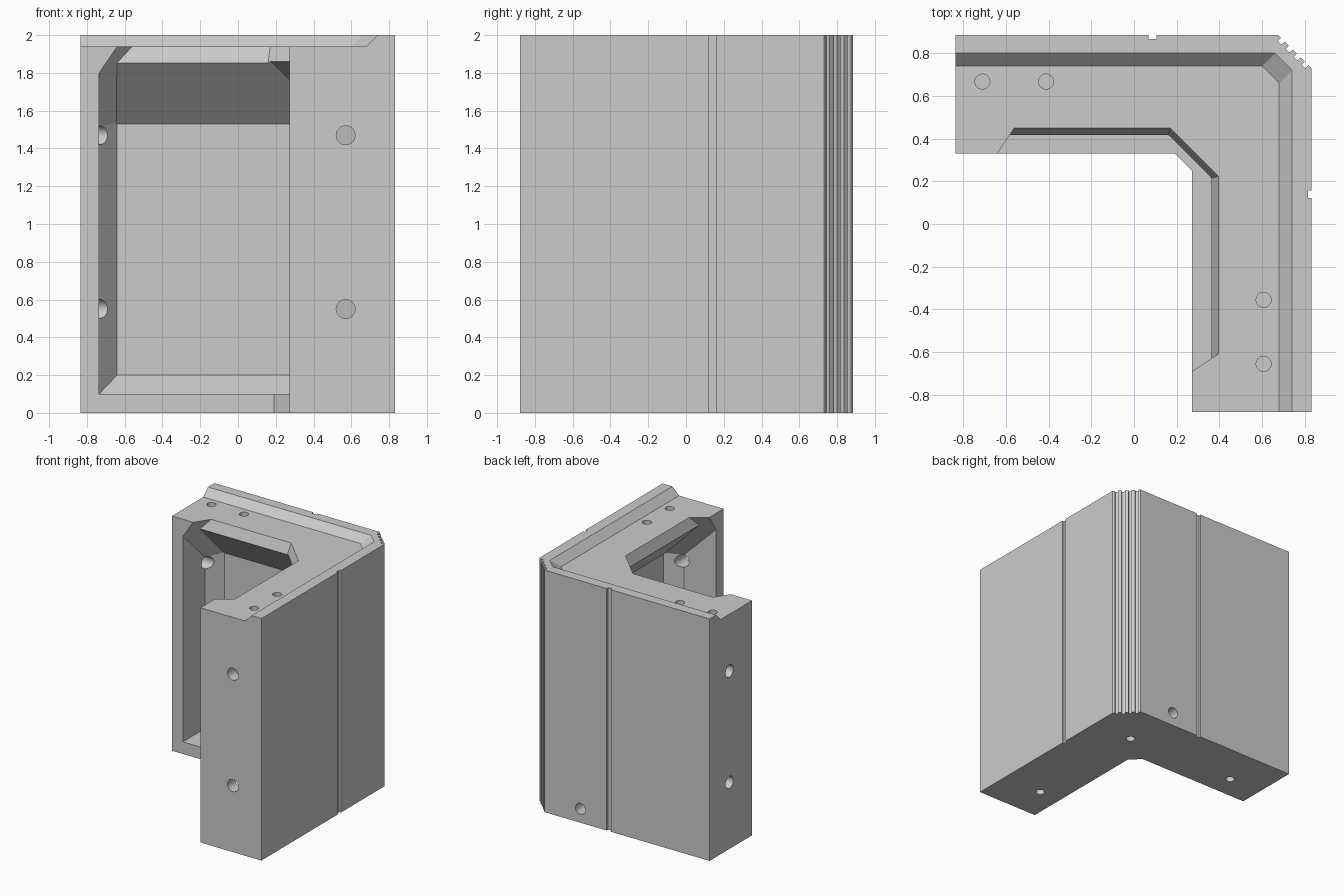
import bpy, bmesh, math
from mathutils import Vector

if "Cube" in bpy.data.objects:
    bpy.data.objects.remove(bpy.data.objects["Cube"])

concrete = bpy.data.materials.new("concrete_grey")
concrete.use_nodes = True
GREY = (0.6, 0.6, 0.6, 1)
concrete.diffuse_color = GREY
concrete.node_tree.nodes["Principled BSDF"].inputs["Base Color"].default_value = GREY

# Main planes of the corner block
LEFT, RIGHT, FRONT, BACK = -0.835, 0.83, -0.88, 0.885
LEDGE, TOP = 1.94, 2.0


def finish(bm, name):
    bmesh.ops.recalc_face_normals(bm, faces=bm.faces)
    mesh = bpy.data.meshes.new(name)
    bm.to_mesh(mesh)
    bm.free()
    mesh.materials.append(concrete)
    obj = bpy.data.objects.new(name, mesh)
    bpy.context.collection.objects.link(obj)
    return obj


def prism(name, outline, height):
    bm = bmesh.new()
    face = bm.faces.new([bm.verts.new((x, y, 0)) for x, y in outline])
    out = bmesh.ops.extrude_face_region(bm, geom=[face])
    bmesh.ops.translate(bm, vec=(0, 0, height),
                        verts=[v for v in out["geom"] if isinstance(v, bmesh.types.BMVert)])
    return finish(bm, name)


def convex(name, planes):
    """Large box trimmed by planes given as (point, outward normal)."""
    bm = bmesh.new()
    bmesh.ops.create_cube(bm, size=6)
    for point, normal in planes:
        cut = bmesh.ops.bisect_plane(bm, geom=bm.verts[:] + bm.edges[:] + bm.faces[:],
                                     plane_co=point, plane_no=normal, clear_outer=True)
        edges = [e for e in cut["geom_cut"] if isinstance(e, bmesh.types.BMEdge)]
        bmesh.ops.contextual_create(bm, geom=edges)
    return finish(bm, name)


def hole(name, centre, axis, radius, depth):
    """Round hole running from centre along axis."""
    bm = bmesh.new()
    bmesh.ops.create_cone(bm, cap_ends=True, segments=32, radius1=radius,
                          radius2=radius, depth=depth + 0.1)
    obj = finish(bm, name)
    axis = Vector(axis)
    obj.rotation_euler = axis.to_track_quat("Z", "Y").to_euler()
    obj.location = Vector(centre) + axis * (depth - 0.1) / 2
    return obj


# L-shaped outline with a ribbed outer corner and a slot in each outer face
corner_a, corner_b = Vector((0.675, BACK)), Vector((RIGHT, 0.73))
along = corner_b - corner_a
inward = Vector((-0.015, -0.015))
ribs = []
for i in range(4):
    t = 0.08 + i * 0.24
    for step, sunk in ((0, 0), (0.01, 1), (0.11, 1), (0.12, 0)):
        ribs.append(tuple(corner_a + along * (t + step) + inward * sunk))
outline = [(LEFT, 0.33), (LEFT, BACK),
           (0.068, BACK), (0.068, BACK - 0.018), (0.105, BACK - 0.018), (0.105, BACK),
           tuple(corner_a)] + ribs + [tuple(corner_b),
           (RIGHT, 0.158), (RIGHT - 0.015, 0.158), (RIGHT - 0.015, 0.122), (RIGHT, 0.122),
           (RIGHT, FRONT), (0.272, FRONT), (0.272, 0.248), (0.19, 0.33)]
block = prism("corner_block", outline, TOP)

# Cutter for the lowered ledge behind the raised outer lip
ledge = convex("ledge_cutter", [
    ((0, 0, LEDGE), (0, 0, -1)),
    ((0, 0.74, LEDGE), (0, 1, -1)),
    ((0.68, 0, LEDGE), (1, 0, -1)),
    ((0.64, 0.70, LEDGE), (1, 1, -2)),
])

# Sloped end walls shared by both parts of the pocket
ends = [
    ((-0.735, 0, 0), (-1, 0, 0)),
    ((0, -0.78, 0), (0, -1, 0)),
    ((-0.64, 0.33, LEDGE), (-1.68, 1.12, 1.14)),
    ((0.272, -0.69, LEDGE), (1.12, -1.68, 1.14)),
]
# Deep pocket running round the inside of both wings
pocket = convex("pocket_cutter", ends + [
    ((0, 0, 0.1), (0, 0, -1)),
    ((0, 0.74, 0), (0, 1, 0)),
    ((0.685, 0, 0), (1, 0, 0)),
    ((0.5, 0.74, 0), (1, 1, 0)),
    ((0, 0.74, 0.2), (0, 1, -1.2)),
    ((0.685, 0, 0.2), (1, 0, -1.2)),
    ((-0.64, 0.74, 0), (-1.2, 0.95, 0)),
    ((0.685, -0.685, 0), (0.95, -1.2, 0)),
    ((0, 0.74, 1.53), (0, 1, 1)),
    ((0.685, 0, 1.53), (1, 0, 1)),
    ((0.5, 0.74, 1.53), (1, 1, 2)),
])
# Flared mouth of the pocket at the ledge
mouth = convex("mouth_cutter", ends + [
    ((0, 0, 1.75), (0, 0, -1)),
    ((0, 0.45, LEDGE), (0, 1, -0.375)),
    ((0.395, 0, LEDGE), (1, 0, -0.375)),
    ((0.17, 0.45, LEDGE), (1, 1, -0.5)),
])

cutters = [ledge, pocket, mouth]
# Fixing holes in the two end faces
for z in (0.55, 1.47):
    cutters.append(hole("front_end_hole", (0.57, FRONT, z), (0, 1, 0), 0.05, 0.3))
    cutters.append(hole("side_end_hole", (LEFT, 0.625, z), (1, 0, 0), 0.05, 0.3))
# Dowel holes in the ledge and the underside, and a drain in the back
for x, y in ((-0.71, 0.667), (-0.412, 0.667), (0.607, -0.355), (0.607, -0.655)):
    cutters.append(hole("ledge_hole", (x, y, LEDGE), (0, 0, -1), 0.035, 0.12))
for x, y in ((-0.535, 0.525), (0.465, 0.51), (0.47, -0.58)):
    cutters.append(hole("base_hole", (x, y, 0), (0, 0, 1), 0.035, 0.07))
cutters.append(hole("drain_hole", (0.345, BACK, 0.115), (0, -1, 0), 0.045, 0.12))

for cutter in cutters:
    mod = block.modifiers.new(cutter.name, "BOOLEAN")
    mod.operation = "DIFFERENCE"
    mod.solver = "EXACT"
    mod.object = cutter

# Apply the cuts, then remove the cutters
bpy.context.view_layer.objects.active = block
block.select_set(True)
for mod in list(block.modifiers):
    bpy.ops.object.modifier_apply(modifier=mod.name)
for cutter in cutters:
    bpy.data.objects.remove(cutter)
bpy.ops.object.shade_smooth_by_angle(angle=math.radians(20))
